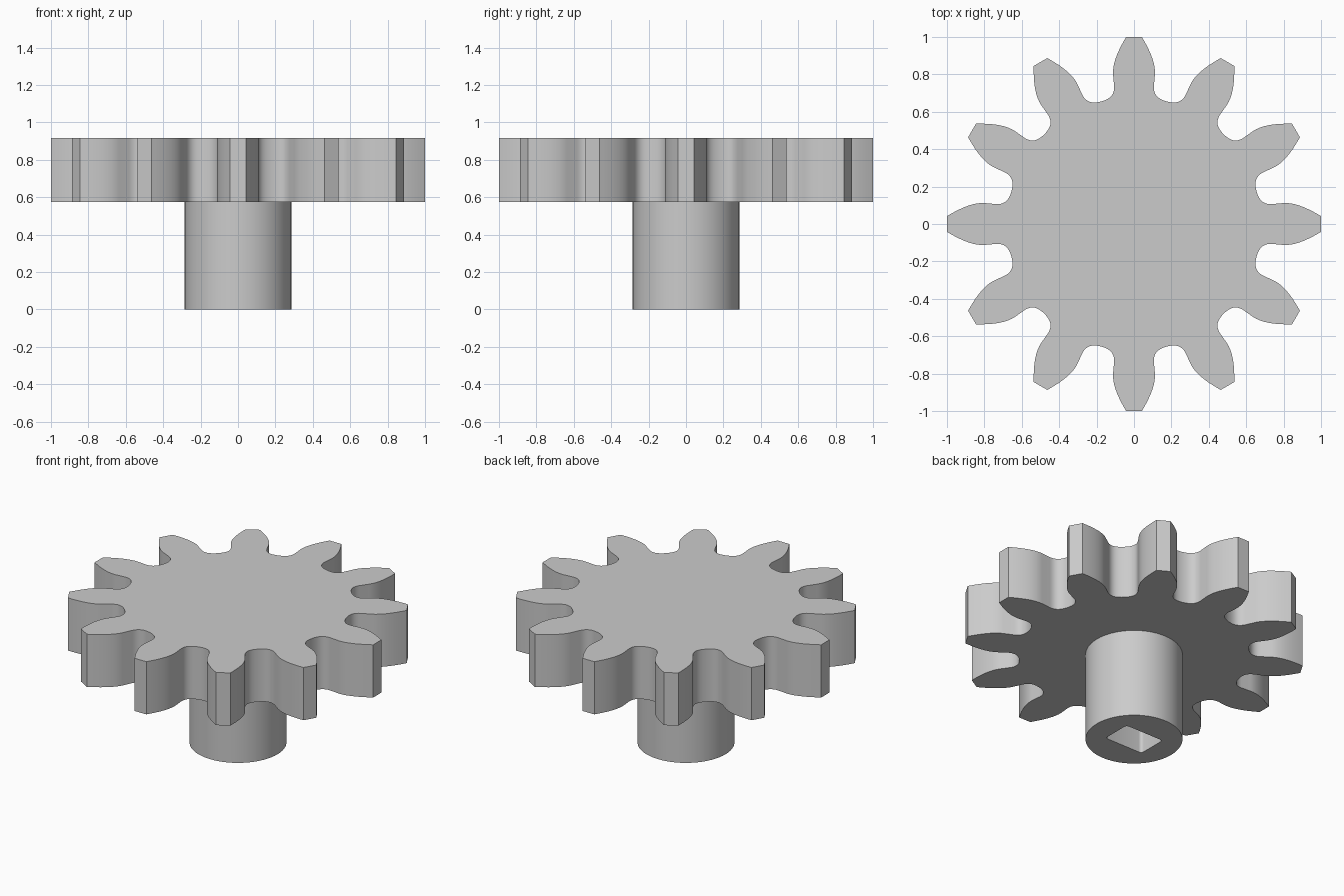
import bpy
import bmesh
import math
from mathutils import Matrix, Vector
from mathutils.geometry import interpolate_bezier

cube = bpy.data.objects.get("Cube")
if cube:
    bpy.data.objects.remove(cube, do_unlink=True)

TEETH = 12
GEAR_BOTTOM, GEAR_TOP = 0.575, 0.917
SHAFT_RADIUS = 0.285

grey = bpy.data.materials.new("plain grey")
grey.use_nodes = True
colour = (0.6, 0.6, 0.6, 1)
grey.diffuse_color = colour
grey.node_tree.nodes["Principled BSDF"].inputs["Base Color"].default_value = colour


def add_prism(name, outline, bottom, top):
    """Extrude a flat closed outline upward into a solid."""
    bm = bmesh.new()
    face = bm.faces.new([bm.verts.new((p.x, p.y, bottom)) for p in outline])
    new = bmesh.ops.extrude_face_region(bm, geom=[face])["geom"]
    raised = [v for v in new if isinstance(v, bmesh.types.BMVert)]
    bmesh.ops.translate(bm, verts=raised, vec=(0, 0, top - bottom))
    bmesh.ops.recalc_face_normals(bm, faces=bm.faces)
    mesh = bpy.data.meshes.new(name)
    bm.to_mesh(mesh)
    bm.free()
    mesh.materials.append(grey)
    obj = bpy.data.objects.new(name, mesh)
    bpy.context.collection.objects.link(obj)
    return obj


def bezier(points, count):
    return [Vector((p[0], p[1])) for p in
            interpolate_bezier(*[Vector(p) for p in points], count)]


def arc(centre, radius, start, end, steps):
    angles = [start + (end - start) * i / steps for i in range(steps + 1)]
    return [Vector((centre[0] + radius * math.cos(a),
                    centre[1] + radius * math.sin(a))) for a in angles]


# Half a tooth: curved flank from the tip, then the undercut and root fillet
flank = bezier([(0.042, 1.0), (0.084, 0.93), (0.116, 0.86), (0.112, 0.80)], 10)
root = bezier([(0.106, 0.735), (0.104, 0.69), (0.13, 0.667), (0.1755, 0.655)], 9)
half = flank + root
tooth = [Vector((-p.x, p.y)) for p in reversed(half[:-1])] + half

# Gear wheel: the tooth repeated clockwise around the rim
rim = []
for i in range(TEETH):
    turn = Matrix.Rotation(-2 * math.pi * i / TEETH, 2)
    rim += [turn @ p for p in tooth]
gear = add_prism("gear_wheel", rim, GEAR_BOTTOM, GEAR_TOP)

# Round shaft below the wheel
circle = arc((0, 0), SHAFT_RADIUS, 0, 2 * math.pi, 64)[:-1]
shaft = add_prism("shaft", circle, 0, GEAR_BOTTOM + 0.02)

# Rounded rectangular socket cut up into the shaft
socket_outline = []
for i, (sx, sy) in enumerate([(1, 1), (-1, 1), (-1, -1), (1, -1)]):
    start = i * math.pi / 2
    socket_outline += arc((sx * 0.118, sy * 0.076), 0.02, start, start + math.pi / 2, 5)
cutter = add_prism("socket_cutter", socket_outline, -0.1, GEAR_BOTTOM)
cutter.hide_render = True
cutter.hide_viewport = True

cut = shaft.modifiers.new("socket", "BOOLEAN")
cut.operation = "DIFFERENCE"
cut.solver = "EXACT"
cut.object = cutter
bpy.context.view_layer.objects.active = shaft
bpy.ops.object.modifier_apply(modifier=cut.name)
bpy.data.objects.remove(cutter, do_unlink=True)

# Smooth the curved walls, keep the rims crisp
for obj in (gear, shaft):
    bpy.ops.object.select_all(action="DESELECT")
    obj.select_set(True)
    bpy.context.view_layer.objects.active = obj
    bpy.ops.object.shade_smooth_by_angle(angle=math.radians(30))
